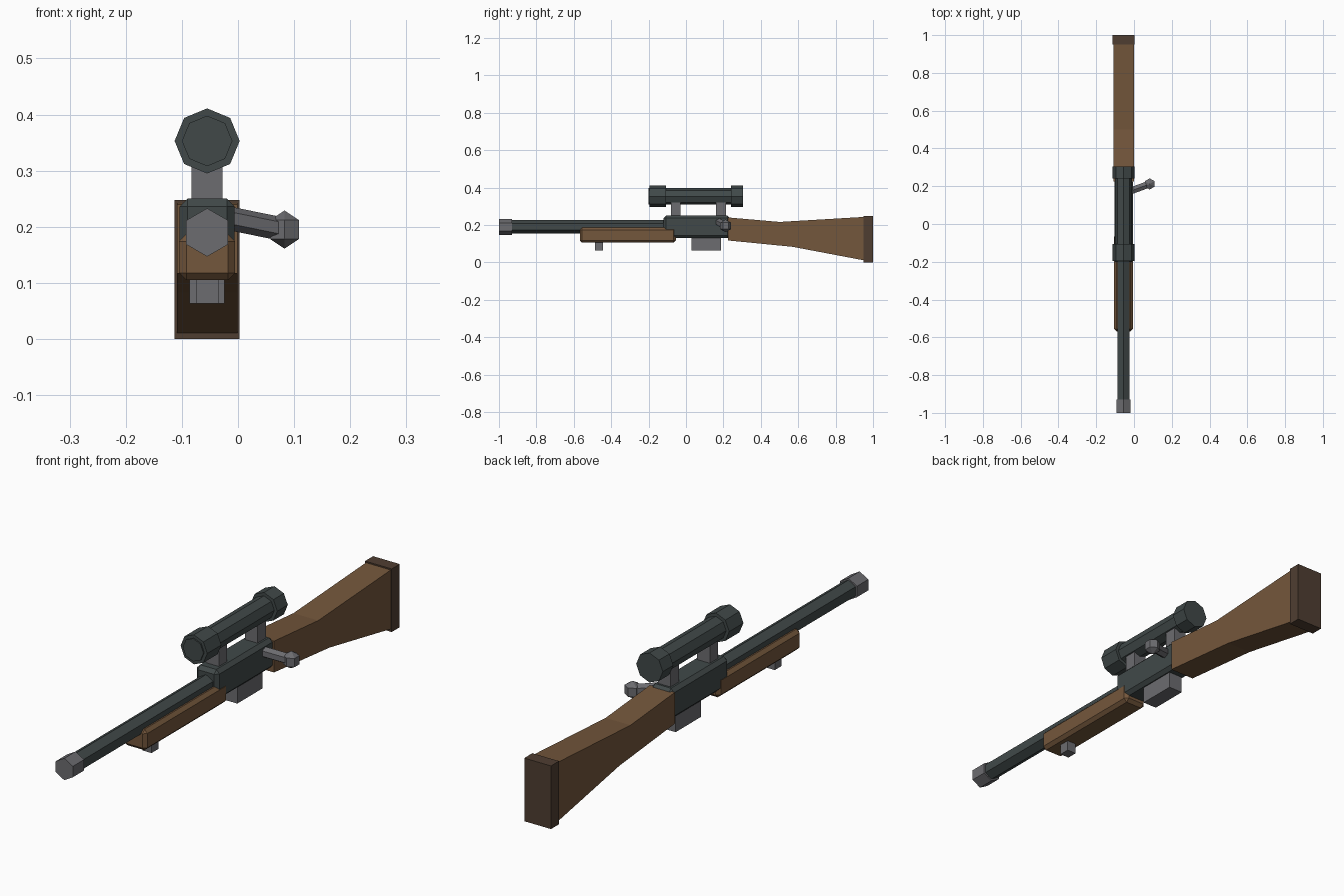
import bpy, bmesh, math
from mathutils import Vector, Matrix

if "Cube" in bpy.data.objects:
    bpy.data.objects.remove(bpy.data.objects["Cube"])

CX = -0.055  # centre line of the rifle


def material(name, rgb):
    m = bpy.data.materials.new(name)
    m.diffuse_color = (*rgb, 1)
    m.use_nodes = True
    m.node_tree.nodes["Principled BSDF"].inputs["Base Color"].default_value = m.diffuse_color
    return m


wood = material("brown_wood", (0.175, 0.095, 0.045))
pad = material("dark_brown_pad", (0.078, 0.048, 0.031))
steel = material("dark_gunmetal", (0.052, 0.066, 0.066))
grey = material("grey_metal", (0.15, 0.15, 0.162))


def finish(name, bm, mat):
    bmesh.ops.recalc_face_normals(bm, faces=bm.faces)
    me = bpy.data.meshes.new(name)
    bm.to_mesh(me)
    bm.free()
    me.materials.append(mat)
    ob = bpy.data.objects.new(name, me)
    bpy.context.collection.objects.link(ob)
    return ob


def box(name, half_w, y0, y1, z0, z1, mat, bevel=0):
    bm = bmesh.new()
    bmesh.ops.create_cube(bm, size=1)
    for v in bm.verts:
        v.co = (CX + v.co.x * 2 * half_w, (y0 + y1) / 2 + v.co.y * (y1 - y0),
                (z0 + z1) / 2 + v.co.z * (z1 - z0))
    if bevel:
        bmesh.ops.bevel(bm, geom=bm.edges[:], offset=bevel, segments=1,
                        affect='EDGES', profile=0.5)
    return finish(name, bm, mat)


def rod(name, a, b, radius, sides, mat):
    # prism between two points with one corner pointing up
    a, b = Vector(a), Vector(b)
    d = (b - a).normalized()
    side = d.cross(Vector((0, 0, 1))).normalized()
    up = side.cross(d)
    bm = bmesh.new()
    rings = []
    for p in (a, b):
        rings.append([bm.verts.new(p + radius * (up * math.cos(t) + side * math.sin(t)))
                      for t in (2 * math.pi * i / sides for i in range(sides))])
    for i in range(sides):
        j = (i + 1) % sides
        bm.faces.new((rings[0][i], rings[0][j], rings[1][j], rings[1][i]))
    for r in rings:
        bm.faces.new(r)
    return finish(name, bm, mat)


def tube(name, y0, y1, z, radius, sides, mat):
    return rod(name, (CX, y0, z), (CX, y1, z), radius, sides, mat)


# barrel and muzzle
tube("barrel", -0.95, -0.08, 0.19, 0.036, 6, steel)
tube("muzzle", -1.0, -0.93, 0.19, 0.043, 6, grey)

# receiver, magazine, forend, sling stud
box("receiver", 0.049, -0.12, 0.236, 0.13, 0.25, steel, 0.014)
box("magazine", 0.031, 0.03, 0.187, 0.063, 0.16, grey)
box("forend", 0.05, -0.568, -0.053, 0.105, 0.187, wood, 0.013)
box("sling_stud", 0.02, -0.487, -0.444, 0.063, 0.12, grey)

# stock: side profile extruded across
profile = [(0.225, 0.24), (0.5, 0.216), (0.955, 0.243), (0.955, 0.01),
           (0.57, 0.083), (0.225, 0.117)]
bm = bmesh.new()
sides = [[bm.verts.new((CX + s * 0.054, y, z)) for y, z in profile] for s in (-1, 1)]
for i in range(len(profile)):
    j = (i + 1) % len(profile)
    bm.faces.new((sides[0][i], sides[0][j], sides[1][j], sides[1][i]))
for s in sides:
    bm.faces.new(s)
finish("stock", bm, wood)
box("butt_pad", 0.058, 0.95, 1.0, 0.0, 0.248, pad)

# scope with two bells and two mounts
tube("scope_tube", -0.2, 0.25, 0.353, 0.045, 8, steel)
tube("scope_front_bell", -0.195, -0.107, 0.353, 0.058, 8, steel)
tube("scope_rear_bell", 0.24, 0.305, 0.353, 0.058, 8, steel)
for name, y0, y1 in (("front_mount", -0.08, -0.03), ("rear_mount", 0.16, 0.214)):
    box(name, 0.0275, y0, y1, 0.24, 0.335, grey)

# bolt handle and knob
rod("bolt_handle", (-0.05, 0.163, 0.222), (0.083, 0.212, 0.195), 0.021, 6, grey)
bm = bmesh.new()
bmesh.ops.create_uvsphere(bm, u_segments=6, v_segments=3, radius=0.034,
                          matrix=Matrix.Translation((0.083, 0.212, 0.195)))
finish("bolt_knob", bm, grey)
